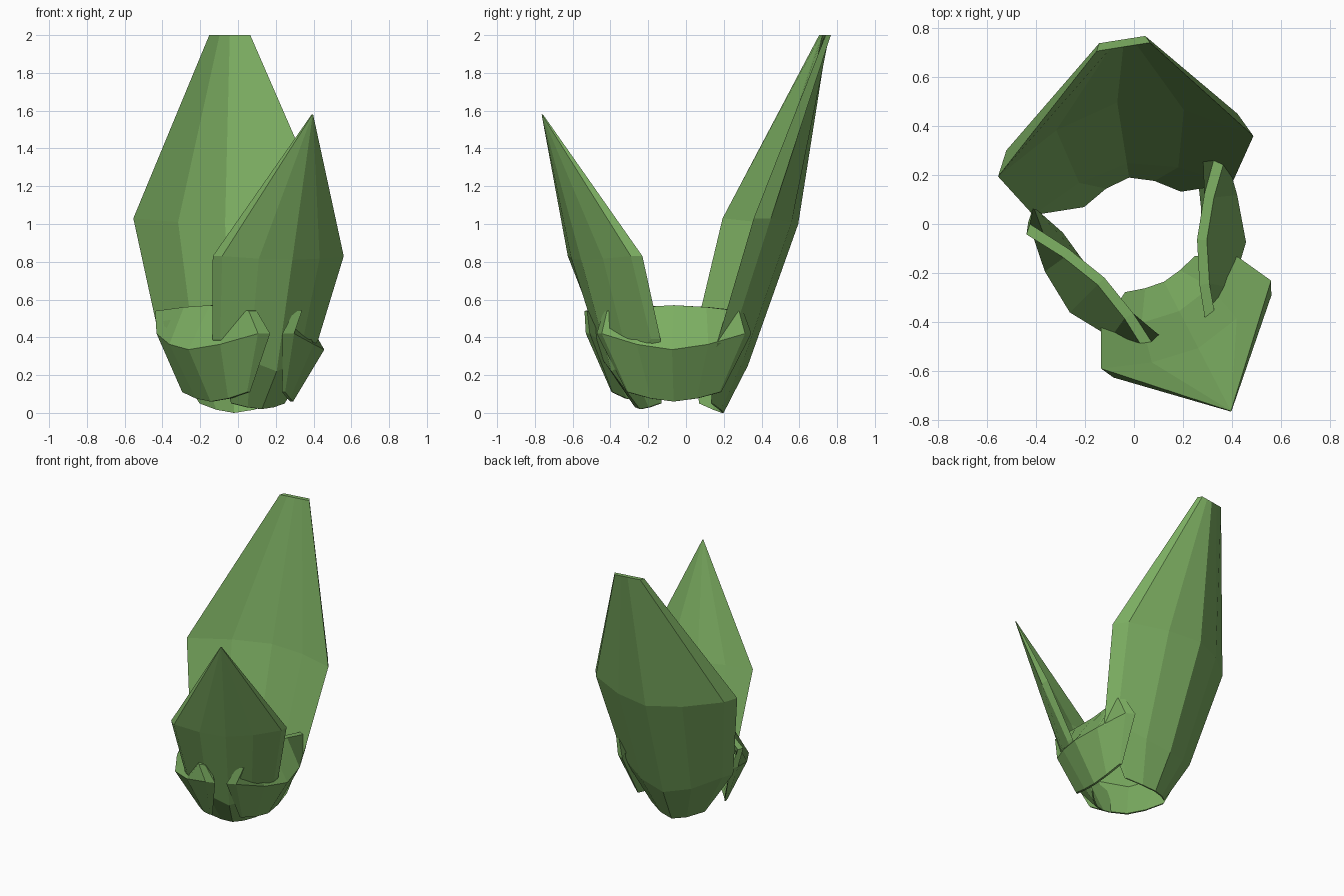
import bpy, bmesh, math

if "Cube" in bpy.data.objects:
    bpy.data.objects.remove(bpy.data.objects["Cube"])

green = bpy.data.materials.new("leaf_green")
green.diffuse_color = (0.2, 0.42, 0.12, 1)
green.use_nodes = True
green.node_tree.nodes["Principled BSDF"].inputs["Base Color"].default_value = green.diffuse_color

COLUMNS = (-1, -0.5, 0, 0.5, 1)


def leaf(name, angle, rows, offset=0.0, tip_shift=0.0):
    """Thick curved leaf. Each row: half width, edge radius, middle radius,
    edge height, middle height, thickness (added outwards)."""
    a = math.radians(angle)
    bm = bmesh.new()
    rings = []
    for i, (half, r_edge, r_mid, z_edge, z_mid, thick) in enumerate(rows):
        shift = offset + (tip_shift if i == len(rows) - 1 else 0)

        def point(t, outer):
            k = abs(t) ** 1.6
            r = r_mid + (r_edge - r_mid) * k + (thick if outer else 0)
            u = t * max(half - (thick * 0.5 if outer else 0), 0.002) + shift
            z = z_mid + (z_edge - z_mid) * k
            return bm.verts.new((r * math.cos(a) - u * math.sin(a),
                                 r * math.sin(a) + u * math.cos(a), z))

        rings.append([point(t, True) for t in COLUMNS]
                     + [point(t, False) for t in reversed(COLUMNS)])
    n = len(rings[0])
    # skin between the rows
    for lower, upper in zip(rings, rings[1:]):
        for j in range(n):
            k = (j + 1) % n
            bm.faces.new((lower[j], lower[k], upper[k], upper[j]))
    # close base and tip with strips
    for ring in (rings[0], rings[-1]):
        for j in range(len(COLUMNS) - 1):
            bm.faces.new((ring[j], ring[j + 1], ring[n - 2 - j], ring[n - 1 - j]))
    bmesh.ops.recalc_face_normals(bm, faces=bm.faces)
    mesh = bpy.data.meshes.new(name)
    bm.to_mesh(mesh)
    bm.free()
    mesh.materials.append(green)
    ob = bpy.data.objects.new(name, mesh)
    bpy.context.collection.objects.link(ob)
    return ob


# tall leaf at the back with a blunt tip
leaf("tall_back_leaf", 99, [
    (0.20, 0.10, 0.19, 0.05, 0.00, 0.01),
    (0.41, 0.10, 0.25, 0.37, 0.25, 0.08),
    (0.527, 0.278, 0.50, 1.03, 1.00, 0.10),
    (0.11, 0.72, 0.72, 2.00, 2.00, 0.03)], offset=-0.01, tip_shift=-0.06)

# pointed leaf at the front
leaf("pointed_front_leaf", -62.6, [
    (0.16, 0.23, 0.265, 0.05, 0.02, 0.01),
    (0.315, 0.315, 0.40, 0.39, 0.22, 0.045),
    (0.39, 0.462, 0.57, 0.83, 0.81, 0.055),
    (0.004, 0.855, 0.855, 1.58, 1.58, 0.005)])

# two short leaves whose upper part folds inwards
curl = [
    (0.25, 0.23, 0.26, 0.11, 0.06, 0.015),
    (0.41, 0.24, 0.38, 0.42, 0.335, 0.06),
    (0.37, 0.30, 0.24, 0.54, 0.57, 0.04)]
leaf("curled_left_leaf", 225, curl, offset=0.07)
leaf("curled_right_leaf", -3,
     [(h, e + 0.02, m + 0.02, ze, zm, t) for h, e, m, ze, zm, t in curl], offset=-0.05)
